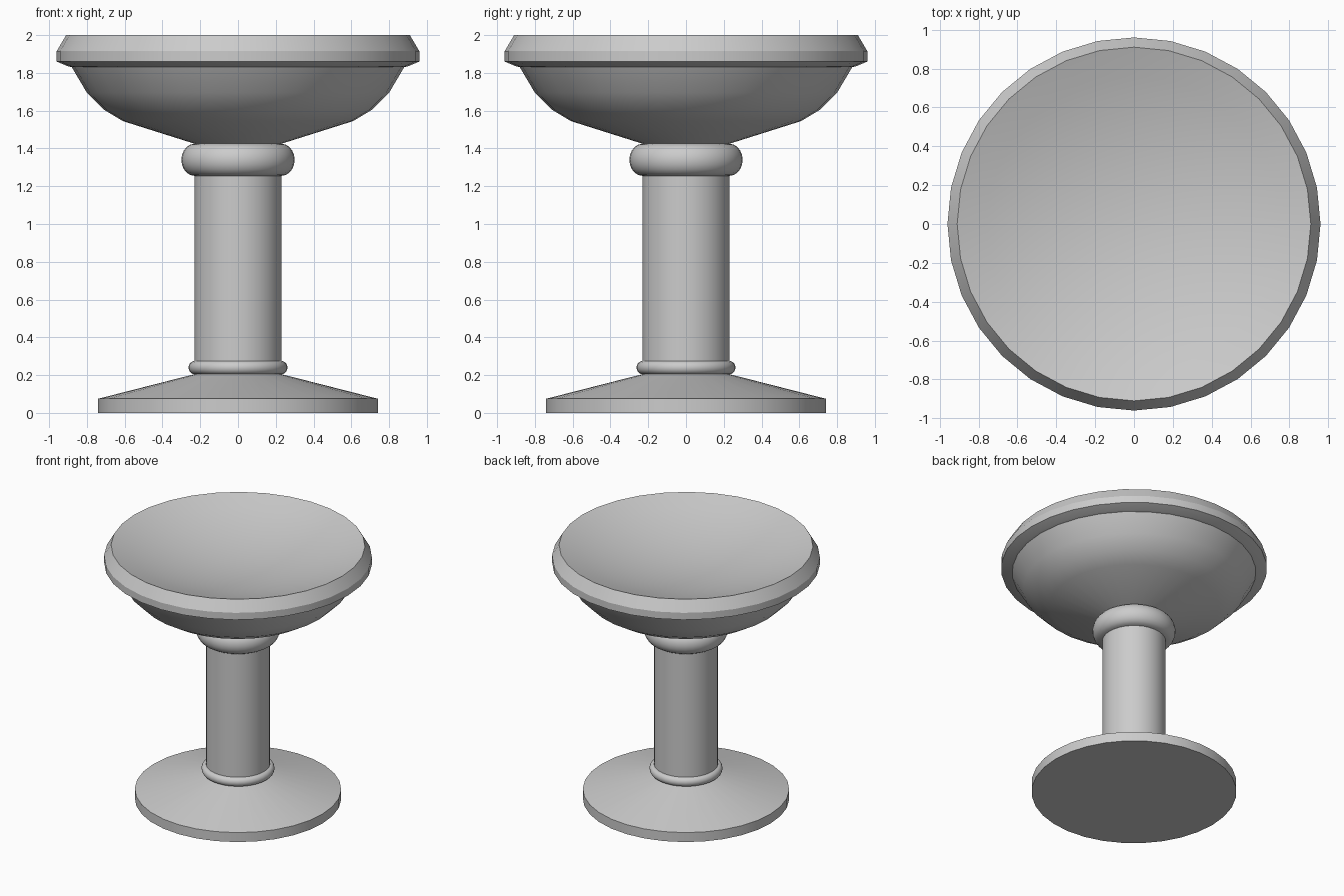
import bpy
import math

SEGMENTS = 32

old = bpy.data.objects.get("Cube")
if old:
    bpy.data.objects.remove(old, do_unlink=True)

stone = bpy.data.materials.new("grey stone")
stone.use_nodes = True
grey = (0.6, 0.6, 0.6, 1)
stone.diffuse_color = grey
stone.node_tree.nodes["Principled BSDF"].inputs["Base Color"].default_value = grey


def lathe(name, profile):
    """Spin (radius, height) points around z; a zero radius makes a pole."""
    verts, faces, rings = [], [], []
    for r, z in profile:
        count = SEGMENTS if r > 0 else 1
        rings.append([len(verts) + i % count for i in range(SEGMENTS)])
        for i in range(count):
            a = math.tau * i / SEGMENTS
            verts.append((r * math.cos(a), r * math.sin(a), z))
    for low, high in zip(rings, rings[1:]):
        for i in range(SEGMENTS):
            j = (i + 1) % SEGMENTS
            quad = (low[i], low[j], high[j], high[i])
            faces.append(tuple(dict.fromkeys(quad)))
    mesh = bpy.data.meshes.new(name)
    mesh.from_pydata(verts, [], faces)
    mesh.materials.append(stone)
    obj = bpy.data.objects.new(name, mesh)
    bpy.context.collection.objects.link(obj)
    bpy.ops.object.select_all(action="DESELECT")
    obj.select_set(True)
    bpy.context.view_layer.objects.active = obj
    bpy.ops.object.shade_smooth_by_angle(angle=math.radians(30))
    return obj


def collar(name, inner, outer, bottom, top, steps=10):
    """Half-round moulding around the column."""
    mid, half = (bottom + top) / 2, (top - bottom) / 2
    angles = [math.pi * (k / steps - 0.5) for k in range(steps + 1)]
    lathe(name, [(inner + (outer - inner) * math.cos(a),
                  mid + half * math.sin(a)) for a in angles])


# Foot: flat disc with a shallow conical top
lathe("foot", [(0, 0), (0.74, 0), (0.74, 0.075), (0.23, 0.205)])

# Column with its two mouldings
lathe("column", [(0.23, 0.205), (0.23, 1.425)])
collar("lower_collar", 0.23, 0.262, 0.205, 0.275)
collar("upper_collar", 0.23, 0.30, 1.255, 1.425)

# Bowl: flared underside, banded rim and a shallow dished top
RIM, DEPTH, RINGS = 0.91, 0.17, 6
dish = [(RIM * (1 - k / RINGS), 2 - DEPTH * (1 - (1 - k / RINGS) ** 2))
        for k in range(1, RINGS + 1)]
lathe("bowl", [(0.23, 1.425), (0.61, 1.545), (0.71, 1.605), (0.80, 1.695),
               (0.88, 1.83), (0.90, 1.835), (0.96, 1.86), (0.96, 1.915),
               (RIM, 2)] + dish)
